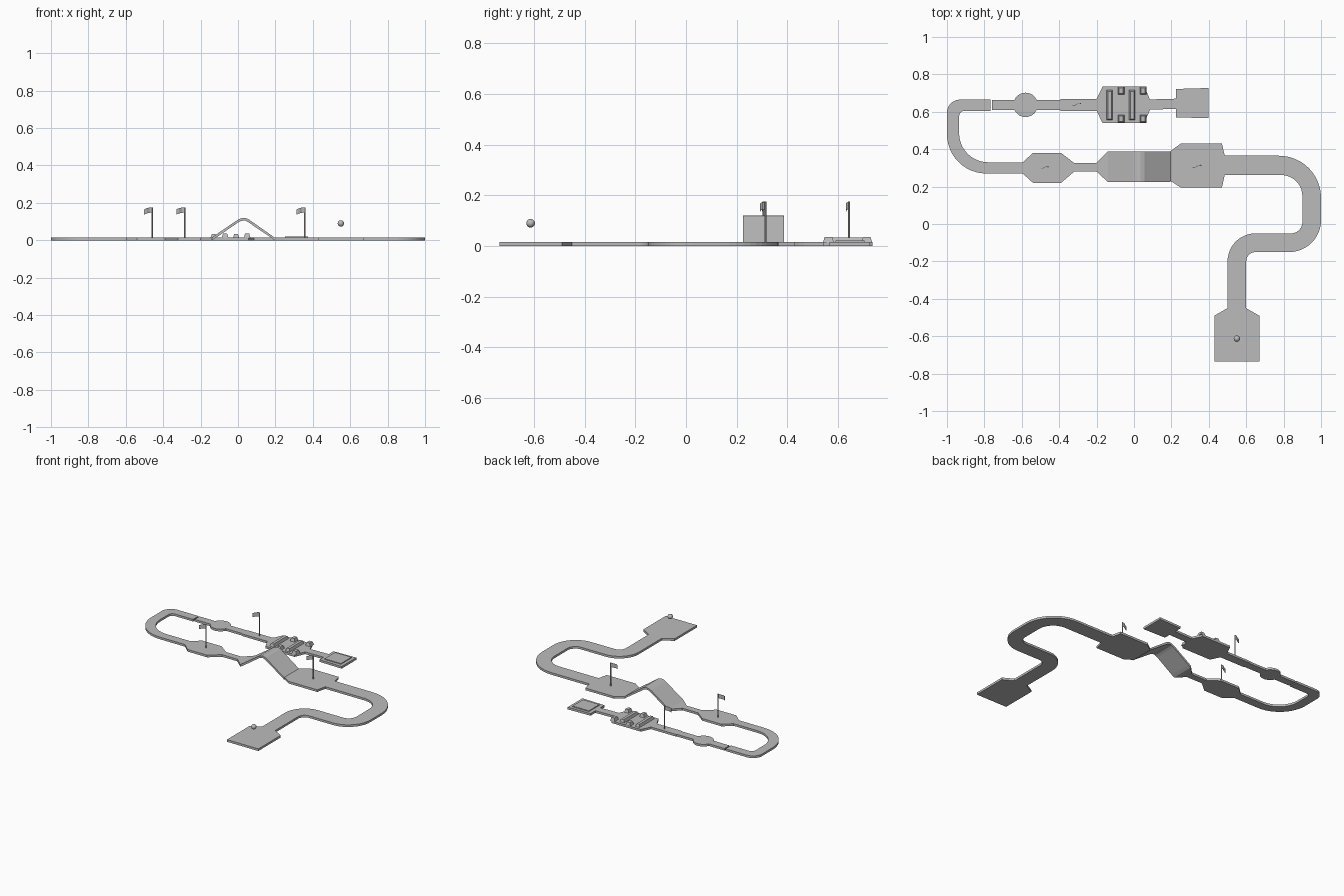
import bpy, bmesh, math
from mathutils import Vector

if "Cube" in bpy.data.objects:
    bpy.data.objects.remove(bpy.data.objects["Cube"])

grey = bpy.data.materials.new("plain grey")
grey.diffuse_color = (0.5, 0.5, 0.5, 1)
grey.use_nodes = True
grey.node_tree.nodes["Principled BSDF"].inputs["Base Color"].default_value = grey.diffuse_color
T = 0.015  # track thickness


def finish(name, bm, smooth=False):
    bmesh.ops.recalc_face_normals(bm, faces=bm.faces[:])
    me = bpy.data.meshes.new(name)
    bm.to_mesh(me)
    bm.free()
    me.materials.append(grey)
    for p in me.polygons:
        p.use_smooth = smooth
    ob = bpy.data.objects.new(name, me)
    bpy.context.collection.objects.link(ob)
    return ob


def prism(name, pts, offset, base=(0, 0, 0)):
    """Extrude a closed outline of 3D points along an offset."""
    bm = bmesh.new()
    face = bm.faces.new([bm.verts.new(Vector(p) + Vector(base)) for p in pts])
    res = bmesh.ops.extrude_face_region(bm, geom=[face], use_keep_orig=True)
    verts = [v for v in res["geom"] if isinstance(v, bmesh.types.BMVert)]
    bmesh.ops.translate(bm, verts=verts, vec=offset)
    return finish(name, bm)


def slab(name, outline, z=0, h=T):
    return prism(name, [(x, y, z) for x, y in outline], (0, 0, h))


def rect(x0, x1, y0, y1):
    return [(x0, y0), (x1, y0), (x1, y1), (x0, y1)]


def arc(cx, cy, rx, ry, a0, a1, n=12):
    steps = [math.radians(a0 + (a1 - a0) * i / n) for i in range(n + 1)]
    return [(cx + rx * math.cos(a), cy + ry * math.sin(a)) for a in steps]


def bump(name, x0, x1, y0, y1, h, inset):
    """Bar with sloped sides."""
    bm = bmesh.new()
    lo = [bm.verts.new((x, y, T - 0.002)) for x, y in rect(x0, x1, y0, y1)]
    hi = [bm.verts.new((x, y, h)) for x, y in
          rect(x0 + inset, x1 - inset, y0 + inset, y1 - inset)]
    bm.faces.new(lo)
    bm.faces.new(hi)
    for i in range(4):
        j = (i + 1) % 4
        bm.faces.new((lo[i], lo[j], hi[j], hi[i]))
    return finish(name, bm)


# starting pad
slab("start_pad", [(0.43, -0.735), (0.67, -0.735), (0.67, -0.49),
                   (0.6, -0.45), (0.5, -0.45), (0.43, -0.49)])

# winding S-shaped lane: right edge out, left edge back
slab("winding_lane",
     [(0.6, -0.45)] + arc(0.65, -0.2, 0.05, 0.05, 180, 90)
     + arc(0.83, 0.02, 0.17, 0.17, 270, 360)
     + arc(0.775, 0.14, 0.225, 0.225, 0, 90)
     + [(0.485, 0.365), (0.485, 0.262)]
     + arc(0.785, 0.15, 0.115, 0.112, 90, 0)
     + arc(0.84, 0.01, 0.06, 0.06, 0, -90)
     + arc(0.65, -0.2, 0.15, 0.15, 90, 180) + [(0.5, -0.45)])

# first green
slab("first_green", [(0.485, 0.262), (0.485, 0.365), (0.47, 0.43), (0.25, 0.43),
                     (0.195, 0.39), (0.195, 0.23), (0.25, 0.195), (0.47, 0.195)])

# bent-sheet ramp with a rounded crest
top = [(-0.14, T), (-0.005, 0.107), (0.015, 0.117), (0.035, 0.12),
       (0.055, 0.114), (0.07, 0.103), (0.195, T)]
under = [(0.18, 0.012), (0.06, 0.093), (0.05, 0.1), (0.035, 0.106),
         (0.015, 0.103), (0.0, 0.095), (-0.12, 0.012), (-0.14, 0.0)]
prism("ramp", [(x, 0.225, z) for x, z in top + [(0.195, 0.0)] + under], (0, 0.162, 0))
slab("ramp_entry", [(-0.2, 0.28), (-0.14, 0.225), (-0.14, 0.387), (-0.2, 0.327)])
slab("narrow_lane", rect(-0.32, -0.2, 0.28, 0.326))

# second green
slab("second_green", [(-0.32, 0.28), (-0.32, 0.326), (-0.39, 0.38), (-0.54, 0.38),
                      (-0.595, 0.33), (-0.595, 0.27), (-0.54, 0.22), (-0.39, 0.22)])

# hairpin lane
slab("hairpin_lane",
     [(-0.595, 0.33), (-0.595, 0.27)]
     + arc(-0.79, 0.48, 0.21, 0.21, 270, 180)
     + arc(-0.93, 0.595, 0.07, 0.07, 180, 90)
     + [(-0.768, 0.665), (-0.768, 0.605)]
     + arc(-0.905, 0.575, 0.03, 0.03, 90, 180)
     + arc(-0.78, 0.485, 0.155, 0.155, 180, 270))

# lane swelling into a round disc
t = math.degrees(math.asin(0.027 / 0.065))
slab("round_lane",
     [(-0.76, 0.61)] + arc(-0.58, 0.637, 0.065, 0.065, 180 + t, 360 - t, 16)
     + [(-0.393, 0.61), (-0.393, 0.664)]
     + arc(-0.58, 0.637, 0.065, 0.065, t, 180 - t, 16) + [(-0.76, 0.664)])
slab("third_lane", rect(-0.393, -0.2, 0.605, 0.668))

# obstacle platform with bars and side blocks
slab("obstacle_platform", [(-0.2, 0.605), (-0.168, 0.54), (0.055, 0.54), (0.085, 0.61),
                           (0.085, 0.667), (0.055, 0.735), (-0.168, 0.735), (-0.2, 0.668)])
for i, x in enumerate((-0.13, -0.01)):
    bump(f"long_bar_{i}", x - 0.017, x + 0.017, 0.555, 0.716, 0.033, 0.007)
for i, x in enumerate((-0.069, 0.049)):
    for side, y in (("front", 0.562), ("back", 0.713)):
        bump(f"{side}_block_{i}", x - 0.018, x + 0.018, y - 0.022, y + 0.022, 0.036, 0.007)

# finishing lane and raised pad
slab("finish_lane", [(0.085, 0.612), (0.225, 0.615), (0.225, 0.67), (0.085, 0.666)])
slab("finish_pad", [(0.225, 0.57), (0.397, 0.566), (0.397, 0.727), (0.225, 0.722)])
slab("finish_panel", rect(0.25, 0.375, 0.59, 0.705), T - 0.002, 0.008)

# flags: pole and drooping, gently waved cloth
for i, (x, y) in enumerate(((0.357, 0.313), (-0.459, 0.306), (-0.286, 0.644))):
    bm = bmesh.new()
    bmesh.ops.create_cone(bm, cap_ends=True, segments=8, radius1=0.004, radius2=0.004, depth=0.164)
    bmesh.ops.translate(bm, verts=bm.verts[:], vec=(x, y, 0.094))
    finish(f"flag_pole_{i}", bm, False)
    bm = bmesh.new()
    cols = []
    for k in range(7):
        u = k / 6
        dx, dy = -0.044 * u, -0.011 * u + 0.003 * math.sin(u * 6)
        drop = 0.011 * u * u
        cols.append([bm.verts.new((x + dx, y + dy + s, z - drop))
                     for s in (-0.001, 0.001) for z in (0.148, 0.176)])
    for a, b in zip(cols, cols[1:]):
        for p, q in ((0, 1), (1, 3), (3, 2), (2, 0)):
            bm.faces.new((a[p], a[q], b[q], b[p]))
    for c in (cols[0], cols[-1]):
        bm.faces.new((c[0], c[1], c[3], c[2]))
    finish(f"flag_cloth_{i}", bm)

# ball hovering over the start pad
bm = bmesh.new()
bmesh.ops.create_uvsphere(bm, u_segments=20, v_segments=12, radius=0.017)
bmesh.ops.translate(bm, verts=bm.verts[:], vec=(0.55, -0.613, 0.09))
finish("ball", bm, True)
